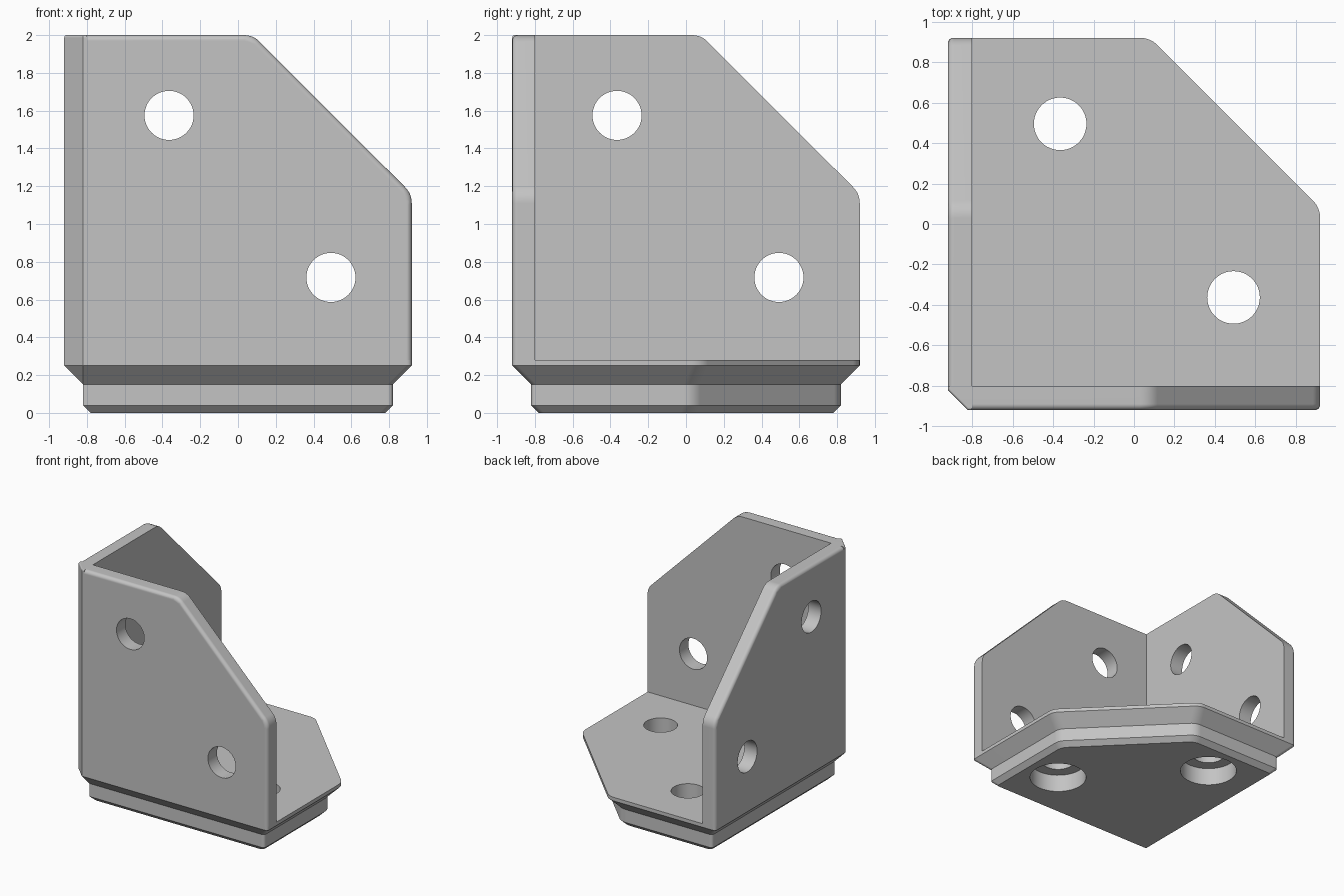
import bpy, bmesh, math
from mathutils import Vector, Matrix

if "Cube" in bpy.data.objects:
    bpy.data.objects.remove(bpy.data.objects["Cube"], do_unlink=True)

HALF = 0.92       # half the bracket width
WALL = 0.12       # plate thickness
CHAMFER = 0.1     # bevel along the outer corners
FILLET = 0.03     # soft outer rim
LIFT = 1.08       # height of the wall centre
BASE_Z, RIM_Z, FLOOR_Z = 0.15, 0.25, 0.28
HOLE_R, BORE_R = 0.13, 0.225
HOLES = [(-0.365, 0.495), (0.492, -0.363)]

mat = bpy.data.materials.new("plain_grey")
mat.use_nodes = True
grey = (0.55, 0.55, 0.55, 1)
mat.diffuse_color = grey
mat.node_tree.nodes["Principled BSDF"].inputs["Base Color"].default_value = grey


def rounded(corners, steps=6):
    """Round each (x, y, tangent length) corner of a convex outline."""
    pts = []
    for i, (x, y, t) in enumerate(corners):
        p = Vector((x, y))
        if t <= 0:
            pts.append(p)
            continue
        before = Vector(corners[i - 1][:2])
        after = Vector(corners[(i + 1) % len(corners)][:2])
        a = p + (before - p).normalized() * t
        b = p + (after - p).normalized() * t
        for k in range(steps + 1):
            s = k / steps
            pts.append(a * (1 - s) ** 2 + p * 2 * s * (1 - s) + b * s ** 2)
    return pts


def clipped_corners(inset, low_t):
    """High side of every plate: two sides joined by a diagonal."""
    hi = HALF - inset
    diag = 1.0 - inset * math.sqrt(2)
    return [(hi, diag - hi, 0.05), (diag - hi, hi, 0.05)]


def wall_layer(w, inset):
    lo_u = -HALF + max(0, CHAMFER - w)
    lo_v = RIM_Z - LIFT
    hi = HALF - inset
    outline = [(lo_u, lo_v, 0), (hi, lo_v, 0)]
    outline += clipped_corners(inset, 0) + [(lo_u, hi, 0.015)]
    return rounded(outline)


def floor_layer(inset):
    lo, hi = -HALF + inset, HALF - inset
    cut = max(0, CHAMFER - 2 * inset)
    low = [(lo, lo + cut, 0), (lo + cut, lo, 0)] if cut else [(lo, lo, 0)]
    outline = low + [(hi, lo, FILLET)] + clipped_corners(inset, 0)
    return rounded(outline + [(lo, hi, FILLET)])


def hull_object(name, points):
    bm = bmesh.new()
    for p in points:
        bm.verts.new(p)
    bmesh.ops.remove_doubles(bm, verts=bm.verts, dist=0.0005)
    bmesh.ops.convex_hull(bm, input=bm.verts)
    bmesh.ops.delete(bm, geom=[v for v in bm.verts if not v.link_faces], context='VERTS')
    bmesh.ops.dissolve_limit(bm, angle_limit=math.radians(1), verts=bm.verts, edges=bm.edges)
    bmesh.ops.recalc_face_normals(bm, faces=bm.faces)
    mesh = bpy.data.meshes.new(name)
    bm.to_mesh(mesh)
    bm.free()
    mesh.materials.append(mat)
    obj = bpy.data.objects.new(name, mesh)
    bpy.context.collection.objects.link(obj)
    return obj


def finish(obj, centres, axis, radius):
    """Drill the holes, then shade."""
    turn = Vector((0, 0, 1)).rotation_difference(Vector(axis)).to_matrix().to_4x4()
    bm = bmesh.new()
    for c in centres:
        bmesh.ops.create_cone(bm, cap_ends=True, segments=48, radius1=radius,
                              radius2=radius, depth=0.8,
                              matrix=Matrix.Translation(c) @ turn)
    mesh = bpy.data.meshes.new("drill")
    bm.to_mesh(mesh)
    bm.free()
    mesh.materials.append(mat)
    drill = bpy.data.objects.new("drill", mesh)
    drill.hide_render = True
    bpy.context.collection.objects.link(drill)
    mod = obj.modifiers.new("holes", 'BOOLEAN')
    mod.operation, mod.solver, mod.object = 'DIFFERENCE', 'EXACT', drill
    bpy.ops.object.select_all(action='DESELECT')
    obj.select_set(True)
    bpy.context.view_layer.objects.active = obj
    bpy.ops.object.modifier_apply(modifier=mod.name)
    bpy.data.objects.remove(drill, do_unlink=True)
    bpy.ops.object.shade_smooth_by_angle(angle=math.radians(30))
    weighted = obj.modifiers.new("even_shading", 'WEIGHTED_NORMAL')
    weighted.keep_sharp = True


# Upright walls: filleted outside rim, sharp inside rim
rim = [math.radians(a) for a in range(0, 91, 18)]
layers = [(FILLET * (1 - math.cos(a)), FILLET * (1 - math.sin(a))) for a in rim]
layers += [(CHAMFER, 0), (WALL, 0)]
front, side = [], []
for w, inset in layers:
    for u, v in wall_layer(w, inset):
        front.append((u, w - HALF, v + LIFT))
        side.append((w - HALF, u, v + LIFT))
finish(hull_object("front_wall", front),
       [Vector((u, -HALF, v + LIFT)) for u, v in HOLES], (0, 1, 0), HOLE_R)
finish(hull_object("right_wall", side),
       [Vector((-HALF, u, v + LIFT)) for u, v in HOLES], (1, 0, 0), HOLE_R)

# Base plate with undercut rim, and the foot with counterbores
base = [(p.x, p.y, z) for z, inset in ((BASE_Z, CHAMFER), (RIM_Z, 0), (FLOOR_Z, 0))
        for p in floor_layer(inset)]
foot = [(p.x, p.y, z) for z, inset in ((0, 0.14), (0.04, CHAMFER), (BASE_Z, CHAMFER))
        for p in floor_layer(inset)]
floor_holes = [Vector((u, v, 0)) for u, v in HOLES]
finish(hull_object("base_plate", base), floor_holes, (0, 0, 1), HOLE_R)
finish(hull_object("foot", foot), floor_holes, (0, 0, 1), BORE_R)
